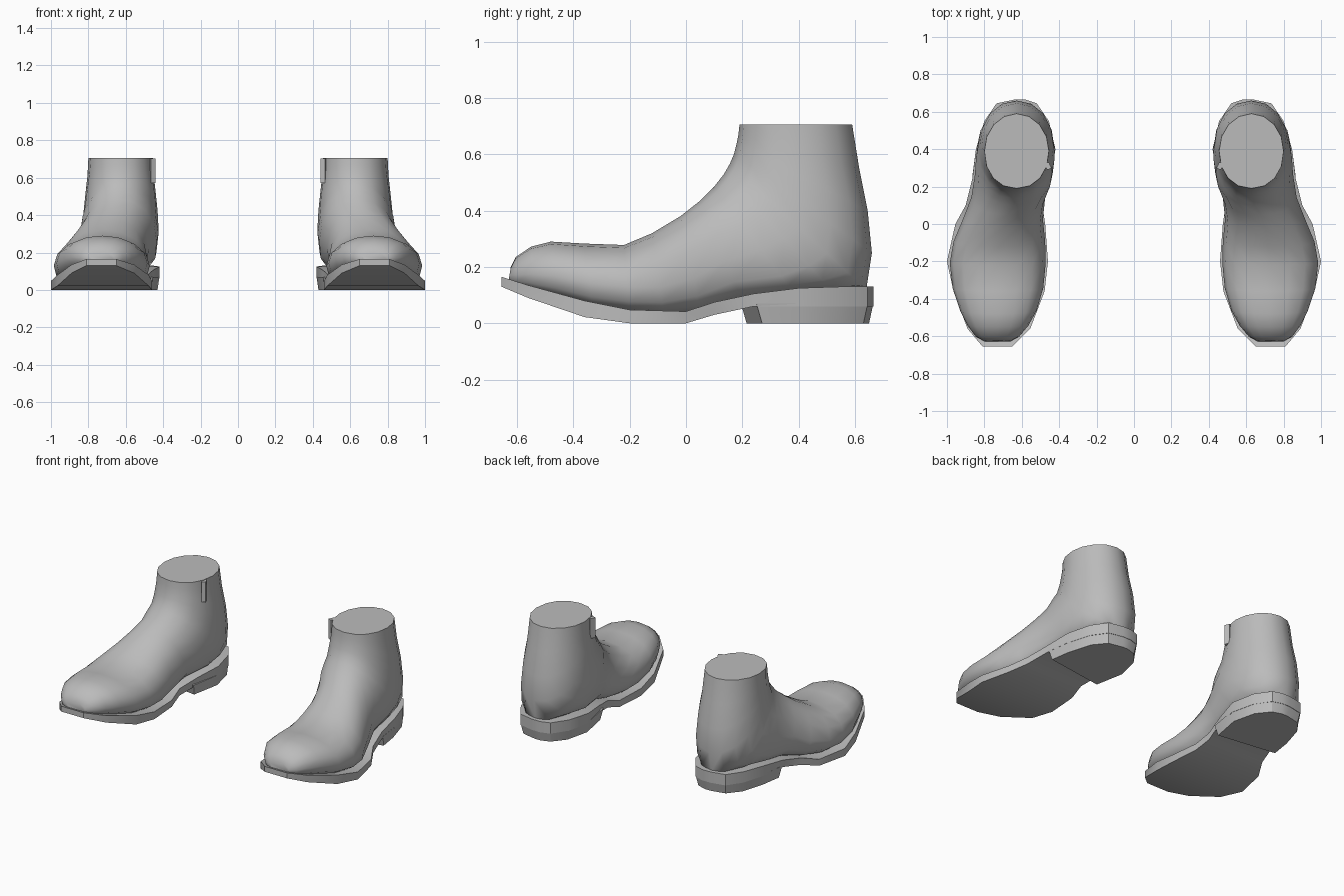
import bpy, bmesh, math
from mathutils import Matrix

cube = bpy.data.objects.get("Cube")
if cube:
    bpy.data.objects.remove(cube, do_unlink=True)

# Single leather grey
grey = bpy.data.materials.new("grey leather")
grey.use_nodes = True
colour = (0.5, 0.5, 0.5, 1)
grey.diffuse_color = colour
grey.node_tree.nodes["Principled BSDF"].inputs["Base Color"].default_value = colour


def finish(name, bm, angle):
    """Make a mirrored pair, so each object holds both boots."""
    bmesh.ops.recalc_face_normals(bm, faces=bm.faces)
    mesh = bpy.data.meshes.new(name)
    bm.to_mesh(mesh)
    bm.free()
    mesh.materials.append(grey)
    obj = bpy.data.objects.new(name, mesh)
    bpy.context.collection.objects.link(obj)
    obj.modifiers.new("other boot", 'MIRROR').use_mirror_merge = False
    bpy.ops.object.select_all(action='DESELECT')
    obj.select_set(True)
    bpy.context.view_layer.objects.active = obj
    bpy.ops.object.shade_smooth_by_angle(angle=math.radians(angle))
    return obj


def loft(name, rings, angle):
    bm = bmesh.new()
    loops = [[bm.verts.new(p) for p in ring] for ring in rings]
    for a, b in zip(loops, loops[1:]):
        for i in range(len(a)):
            j = (i + 1) % len(a)
            bm.faces.new((a[i], a[j], b[j], b[i]))
    bm.faces.new(loops[0])
    bm.faces.new(loops[-1])
    return finish(name, bm, angle)


def section(top, bottom, x_in, x_out, low, widest, sides=16):
    """Tilted oval between a top and a bottom point; low squares its underside."""
    ring = []
    for i in range(sides):
        a = 2 * math.pi * i / sides
        c, s = math.cos(a), math.sin(a)
        power = 2 / (2.15 if s > 0 else low)
        x = (x_in + x_out) / 2 + (x_out - x_in) / 2 * math.copysign(abs(c) ** power, c)
        v = widest + (1 - widest if s > 0 else widest) * math.copysign(abs(s) ** power, s)
        ring.append((x, bottom[0] + v * (top[0] - bottom[0]),
                     bottom[1] + v * (top[1] - bottom[1])))
    return ring


# Upper: sections swing from the toe, over the instep, to the level shaft top
upper = [
    ((-.622, .20), (-.63, .15), .66, .80, 3, .4),
    ((-.605, .235), (-.60, .13), .615, .845, 3, .4),
    ((-.55, .272), (-.54, .11), .565, .89, 3, .4),
    ((-.48, .29), (-.45, .085), .52, .93, 3, .4),
    ((-.36, .283), (-.33, .05), .485, .97, 3, .4),
    ((-.22, .278), (-.20, .03), .472, .985, 3, .4),
    ((-.12, .32), (-.08, .025), .475, .965, 3, .35),
    ((-.02, .38), (.05, .04), .487, .915, 3, .35),
    ((.05, .435), (.20, .08), .475, .87, 3, .4),
    ((.10, .485), (.38, .11), .435, .85, 4, .4),
    ((.135, .53), (.52, .115), .425, .845, 3, .45),
    ((.155, .565), (.64, .12), .425, .835, 2.1, .48),
    ((.17, .60), (.66, .25), .43, .825, 2.1, .5),
    ((.18, .64), (.645, .40), .44, .815, 2.1, .5),
    ((.186, .67), (.615, .55), .45, .805, 2, .5),
    ((.19, .705), (.59, .705), .455, .80, 2, .5),
]
loft("boot_upper", [section(*s) for s in upper], 50)

# Sole: y, inner x, outer x, top z, bottom z
sole = [
    (-.655, .65, .81, .165, .13), (-.56, .555, .89, .135, .09),
    (-.36, .478, .965, .08, .022), (-.20, .46, 1, .048, 0),
    (0, .475, .955, .042, 0), (.10, .49, .90, .075, .03),
    (.24, .455, .865, .105, .06), (.40, .42, .845, .125, .06),
    (.55, .455, .80, .13, .06), (.645, .52, .735, .13, .06),
    (.665, .58, .64, .13, .06),
]
loft("sole", [[(a, y, t), (b, y, t), (b, y, z), (a, y, z)]
              for y, a, b, t, z in sole], 30)

# Heel block: slanted breast, walls tapering slightly towards the ground
rings = []
for i, (y, a, b, t, z) in enumerate(sole[6:]):
    front = (.195, .25) if i == 0 else (y, y)
    drop = .02 if i == 0 else -.015 if i > 2 else 0
    rings.append([(a, front[0], .07), (b, front[1], .07),
                  (b - .01, front[1] + drop, 0), (a + .01, front[0] + drop, 0)])
loft("heel", rings, 30)

# Pull tab on the inner side of the shaft
bm = bmesh.new()
bmesh.ops.create_cube(bm, size=1, matrix=Matrix.Translation((.46, .31, .637))
                      @ Matrix.Rotation(math.radians(-25), 4, 'Z')
                      @ Matrix.Diagonal((.025, .035, .13, 1)))
finish("pull_tab", bm, 30)
